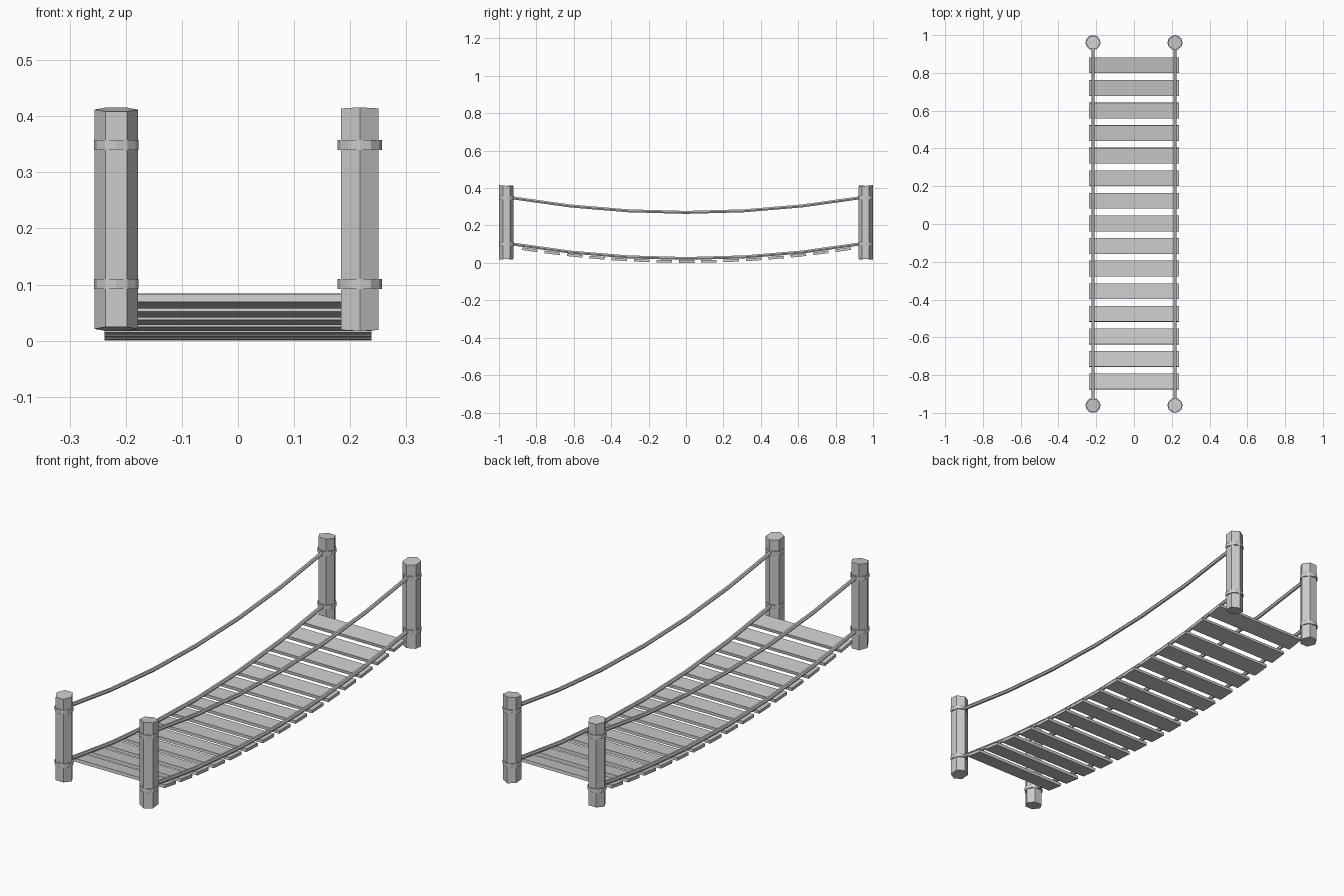
import bpy, bmesh, math
from mathutils import Vector, Matrix

if "Cube" in bpy.data.objects:
    bpy.data.objects.remove(bpy.data.objects["Cube"])

RAIL_X, POST_Y, ROPE_R = 0.217, 0.96, 0.009


def sag(y, low):
    return low + 0.09 * y * y


def finish(name, bm):
    bmesh.ops.recalc_face_normals(bm, faces=bm.faces)
    me = bpy.data.meshes.new(name)
    bm.to_mesh(me)
    bm.free()
    ob = bpy.data.objects.new(name, me)
    bpy.context.collection.objects.link(ob)
    return ob


def prism(name, x, y, z0, z1, r, sides, turn=0.0, tilt=0.0):
    # upright prism whose end cuts can slope slightly
    bm = bmesh.new()
    rings = []
    for z, s in ((z0, -1), (z1, 1)):
        ring = []
        for i in range(sides):
            a = turn + 2 * math.pi * i / sides
            dx, dy = r * math.cos(a), r * math.sin(a)
            ring.append(bm.verts.new((x + dx, y + dy, z + s * tilt * dy)))
        rings.append(ring)
    for i in range(sides):
        j = (i + 1) % sides
        bm.faces.new((rings[0][i], rings[0][j], rings[1][j], rings[1][i]))
    bm.faces.new(rings[0])
    bm.faces.new(rings[1])
    return finish(name, bm)


def rope(name, x, low, sides=6):
    # sagging faceted tube made of six straight runs
    ys = [-0.935, -0.62, -0.31, 0, 0.31, 0.62, 0.935]
    bm = bmesh.new()
    rings = []
    for y in ys:
        n = Vector((0, -0.18 * y, 1)).normalized()
        c = Vector((x, y, sag(y, low)))
        rings.append([bm.verts.new(c + ROPE_R * (math.cos(a) * Vector((1, 0, 0)) + math.sin(a) * n))
                      for a in (2 * math.pi * i / sides for i in range(sides))])
    for a, b in zip(rings, rings[1:]):
        for i in range(sides):
            j = (i + 1) % sides
            bm.faces.new((a[i], a[j], b[j], b[i]))
    bm.faces.new(rings[0])
    bm.faces.new(rings[-1])
    return finish(name, bm)


# corner posts with rope lashings
for sx, side in ((-1, "left"), (1, "right")):
    for sy, end in ((-1, "front"), (1, "back")):
        x, y = sx * RAIL_X, sy * POST_Y
        turn = 0 if sx < 0 else math.radians(30)
        prism(f"post_{end}_{side}", x, y, 0.021, 0.412, 0.039, 6, turn, 0.1 * sx * sy)
        for z, lvl in ((0.101, "lower"), (0.349, "upper")):
            prism(f"lashing_{lvl}_{end}_{side}", x, y, z - 0.009, z + 0.009, 0.04, 12)
    # deck rope and hand rope
    rope(f"deck_rope_{side}", sx * RAIL_X, 0.0235)
    rope(f"hand_rope_{side}", sx * RAIL_X, 0.270)

# planks hung under the deck ropes
THICK = 0.014
for i in range(15):
    y = (i - 7) * 0.1195 + 0.003
    ang = math.atan(0.18 * y)
    bm = bmesh.new()
    m = (Matrix.Translation((0, y, sag(y, 0.0235) - ROPE_R))
         @ Matrix.Rotation(ang, 4, 'X')
         @ Matrix.Translation((0, 0, -THICK / 2))
         @ Matrix.Diagonal((0.476, 0.083, THICK, 1)))
    bmesh.ops.create_cube(bm, size=1, matrix=m)
    finish(f"plank_{i + 1}", bm)
